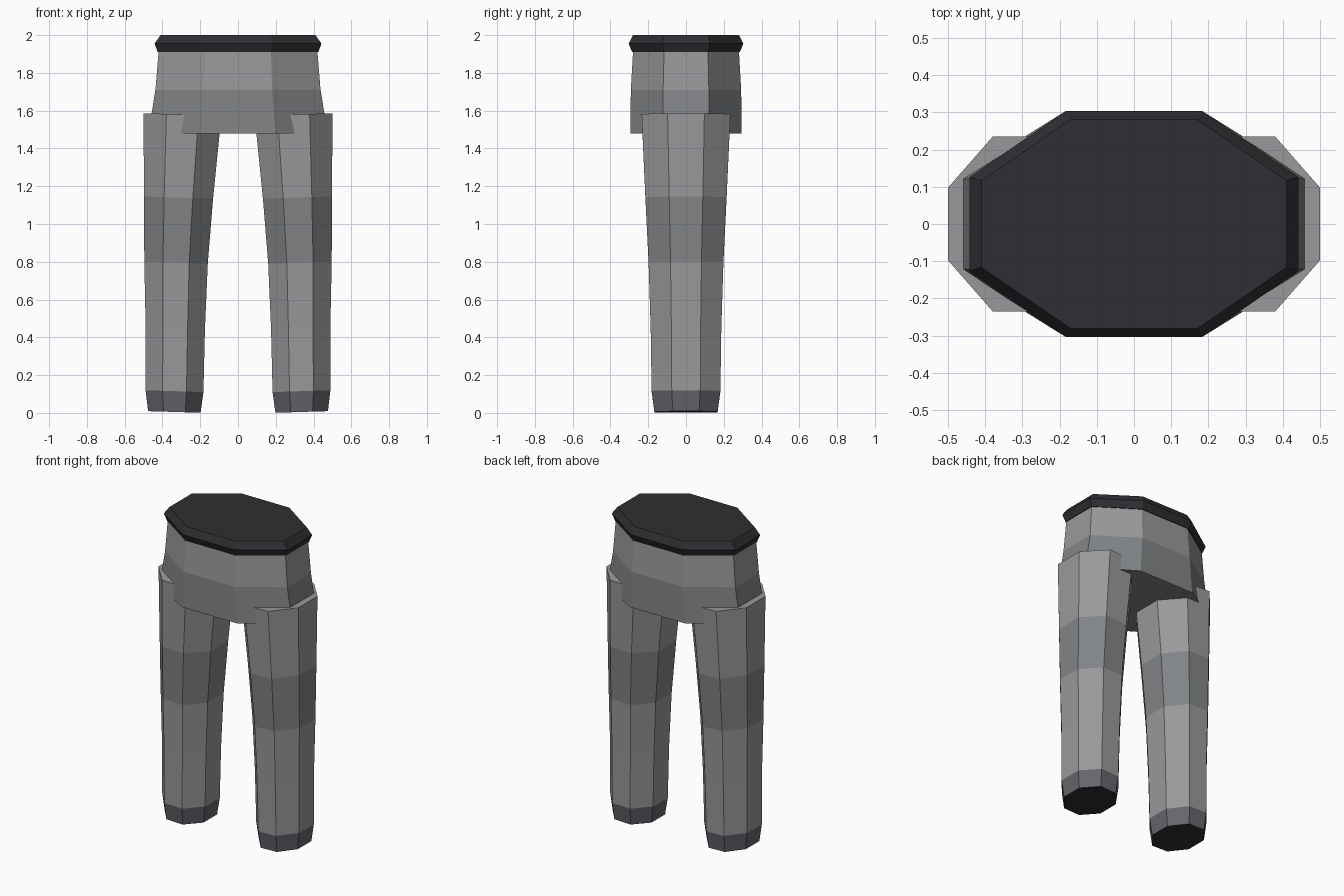
import bpy, bmesh, math

if "Cube" in bpy.data.objects:
    bpy.data.objects.remove(bpy.data.objects["Cube"])


def material(name, r, g, b):
    m = bpy.data.materials.new(name)
    m.diffuse_color = (r, g, b, 1)
    m.use_nodes = True
    m.node_tree.nodes["Principled BSDF"].inputs["Base Color"].default_value = m.diffuse_color
    return m


CLOTH = material("cloth", 0.32, 0.32, 0.33)
PATCH = material("worn_cloth", 0.22, 0.23, 0.24)
CUFF = material("cuff", 0.13, 0.13, 0.15)
DARK = material("dark", 0.028, 0.027, 0.032)
MATS = [CLOTH, PATCH, CUFF, DARK]


def loft(name, rings, bands, caps, tilt=0.0):
    """Stack octagons (centre x, half width, half depth, z); one material per band, caps bottom/top."""
    bm = bmesh.new()
    k = 1 / math.cos(math.pi / 8)
    loops = []
    for cx, hx, hy, z in rings:
        loop = []
        for i in range(8):
            a = math.pi / 8 + i * math.pi / 4
            dx = k * hx * math.cos(a)
            loop.append(bm.verts.new((cx + dx, k * hy * math.sin(a), z + tilt * dx)))
        loops.append(loop)
    for lo, hi, mat in zip(loops, loops[1:], bands):
        for i in range(8):
            j = (i + 1) % 8
            bm.faces.new((lo[i], lo[j], hi[j], hi[i])).material_index = MATS.index(mat)
    bm.faces.new(loops[0][::-1]).material_index = MATS.index(caps[0])
    bm.faces.new(loops[-1]).material_index = MATS.index(caps[1])
    bmesh.ops.recalc_face_normals(bm, faces=bm.faces)
    me = bpy.data.meshes.new(name)
    bm.to_mesh(me)
    bm.free()
    for m in MATS:
        me.materials.append(m)
    ob = bpy.data.objects.new(name, me)
    bpy.context.collection.objects.link(ob)
    return ob


# Hips: flared octagonal block
loft("hips",
     [(0, 0.475, 0.295, 1.48), (0, 0.437, 0.292, 1.71), (0, 0.42, 0.28, 1.92)],
     [PATCH, CLOTH], (PATCH, CLOTH))

# Belt: bevelled waistband closing the top
loft("belt",
     [(0, 0.425, 0.285, 1.91), (0, 0.442, 0.304, 1.955), (0, 0.41, 0.281, 2.0)],
     [DARK, DARK], (DARK, DARK))

# Legs: tapered tubes leaning inward, with knee band and cuff
for side, s in (("left", 1), ("right", -1)):
    loft(side + "_leg",
         [(s * 0.337, 0.139, 0.167, 0.005),
          (s * 0.336, 0.153, 0.182, 0.115),
          (s * 0.332, 0.157, 0.187, 0.45),
          (s * 0.328, 0.168, 0.198, 0.795),
          (s * 0.315, 0.183, 0.215, 1.14),
          (s * 0.294, 0.206, 0.235, 1.58)],
         [CUFF, CLOTH, CLOTH, PATCH, CLOTH], (DARK, CLOTH), tilt=s * 0.03)
